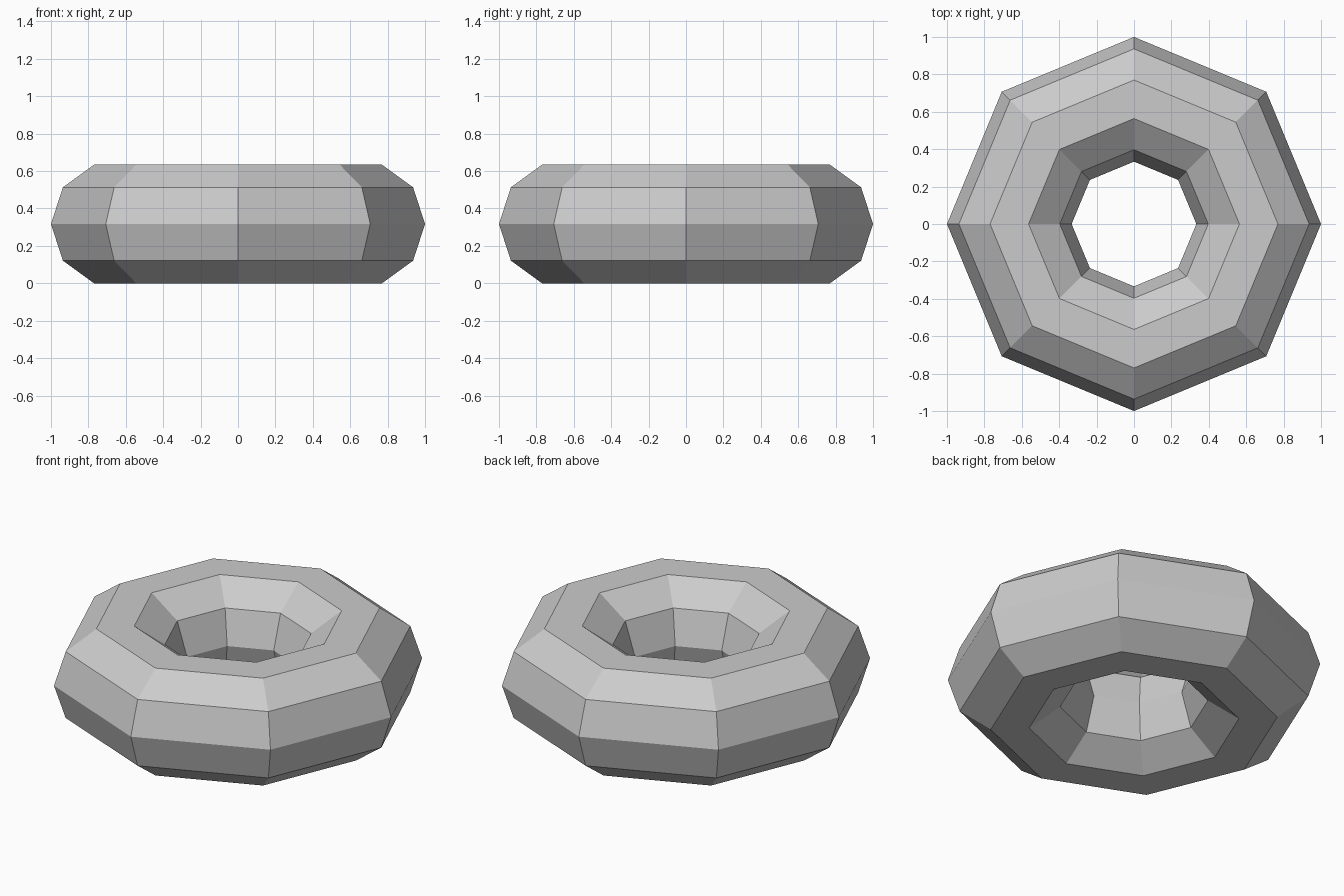
import bpy
from math import sin, radians

if "Cube" in bpy.data.objects:
    bpy.data.objects.remove(bpy.data.objects["Cube"])

MAJOR, MINOR = 2 / 3, 1 / 3

# Low-poly ring: eight segments around, ten-sided cross-section, resting on its flat side
bpy.ops.mesh.primitive_torus_add(
    major_segments=8, minor_segments=10,
    major_radius=MAJOR, minor_radius=MINOR,
    location=(0, 0, MINOR * sin(radians(72))))
ring = bpy.context.object
ring.name = "ring"
bpy.ops.object.shade_flat()
